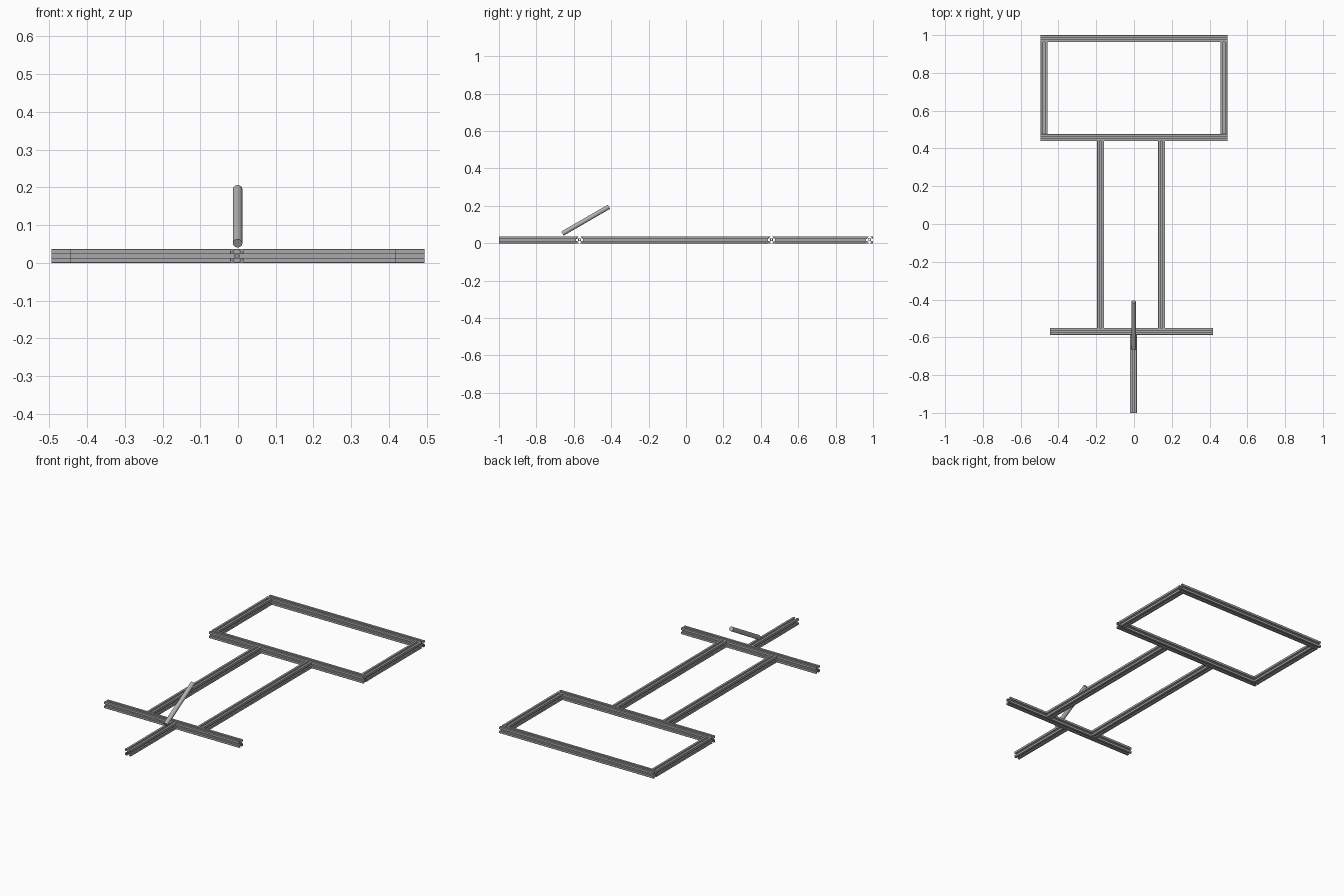
import bpy, bmesh, math
from mathutils import Vector, Matrix

cube = bpy.data.objects.get("Cube")
if cube:
    bpy.data.objects.remove(cube, do_unlink=True)

W = 0.0365          # width of the slotted bars
H = W / 2


def material(name, value):
    m = bpy.data.materials.new(name)
    m.use_nodes = True
    color = (value, value, value, 1)
    m.diffuse_color = color
    m.node_tree.nodes["Principled BSDF"].inputs["Base Color"].default_value = color
    return m


aluminium = material("aluminium grey", 0.4)
tube_grey = material("tube grey", 0.45)


def slot_outline():
    """Square outline with a T-shaped slot in each side, as fractions of half width."""
    upper = [(1, 0.94), (1, 0.3), (0.82, 0.3), (0.82, 0.55), (0.65, 0.55), (0.4, 0.3)]
    side = upper + [(x, -y) for x, y in reversed(upper)]
    points = []
    for k in range(4):
        turn = Matrix.Rotation(-k * math.pi / 2, 2)
        points += [turn @ Vector(p) * H for p in side]
    return points


def bore_outline():
    return [Vector((math.cos(a), math.sin(a))) * H * 0.22
            for a in (k * math.tau / 12 for k in range(12))]


def slotted_bar(name, start, end):
    """Sweep the slotted section from start to end, both on the ground plan."""
    a, b = Vector((*start, H)), Vector((*end, H))
    bm = bmesh.new()
    edges = []
    for loop in (slot_outline(), bore_outline()):
        verts = [bm.verts.new((p.x, p.y, 0)) for p in loop]
        edges += [bm.edges.new((v, verts[i - 1])) for i, v in enumerate(verts)]
    bmesh.ops.triangle_fill(bm, edges=edges, use_beauty=True)
    cap = bmesh.ops.extrude_face_region(bm, geom=bm.faces[:])
    moved = [g for g in cap["geom"] if isinstance(g, bmesh.types.BMVert)]
    bmesh.ops.translate(bm, verts=moved, vec=(0, 0, (b - a).length))
    bmesh.ops.recalc_face_normals(bm, faces=bm.faces[:])
    # section stays square to the ground
    along = (b - a).normalized()
    up = Vector((0, 0, 1))
    turn = Matrix((up.cross(along), up, along)).transposed().to_4x4()
    bm.transform(Matrix.Translation(a) @ turn)
    mesh = bpy.data.meshes.new(name)
    bm.to_mesh(mesh)
    bm.free()
    mesh.materials.append(aluminium)
    bpy.context.collection.objects.link(bpy.data.objects.new(name, mesh))


# Rectangular rear frame
X0, X1 = -0.494, 0.494
BACK, MID, CROSS = 1 - H, 0.457, -0.569
slotted_bar("rear_bar", (X0, BACK), (X1, BACK))
slotted_bar("middle_bar", (X0, MID), (X1, MID))
for side, x in (("right", X0 + H), ("left", X1 - H)):
    slotted_bar(side + "_frame_bar", (x, MID + H), (x, BACK - H))

# Long rails, front crossbar and nose bar
for side, x in (("right", -0.177), ("left", 0.146)):
    slotted_bar(side + "_rail", (x, CROSS + H), (x, MID - H))
slotted_bar("front_crossbar", (-0.445, CROSS), (0.418, CROSS))
slotted_bar("nose_bar", (-0.003, -1), (-0.003, CROSS - H))

# Sloping steering tube
bpy.ops.mesh.primitive_cylinder_add(
    vertices=32, radius=0.0125, depth=0.287, location=(-0.001, -0.536, 0.1235),
    rotation=(math.radians(-60), 0, 0))
tube = bpy.context.object
tube.name = "steering_tube"
tube.data.materials.append(tube_grey)
bpy.ops.object.shade_smooth_by_angle(angle=math.radians(30))
